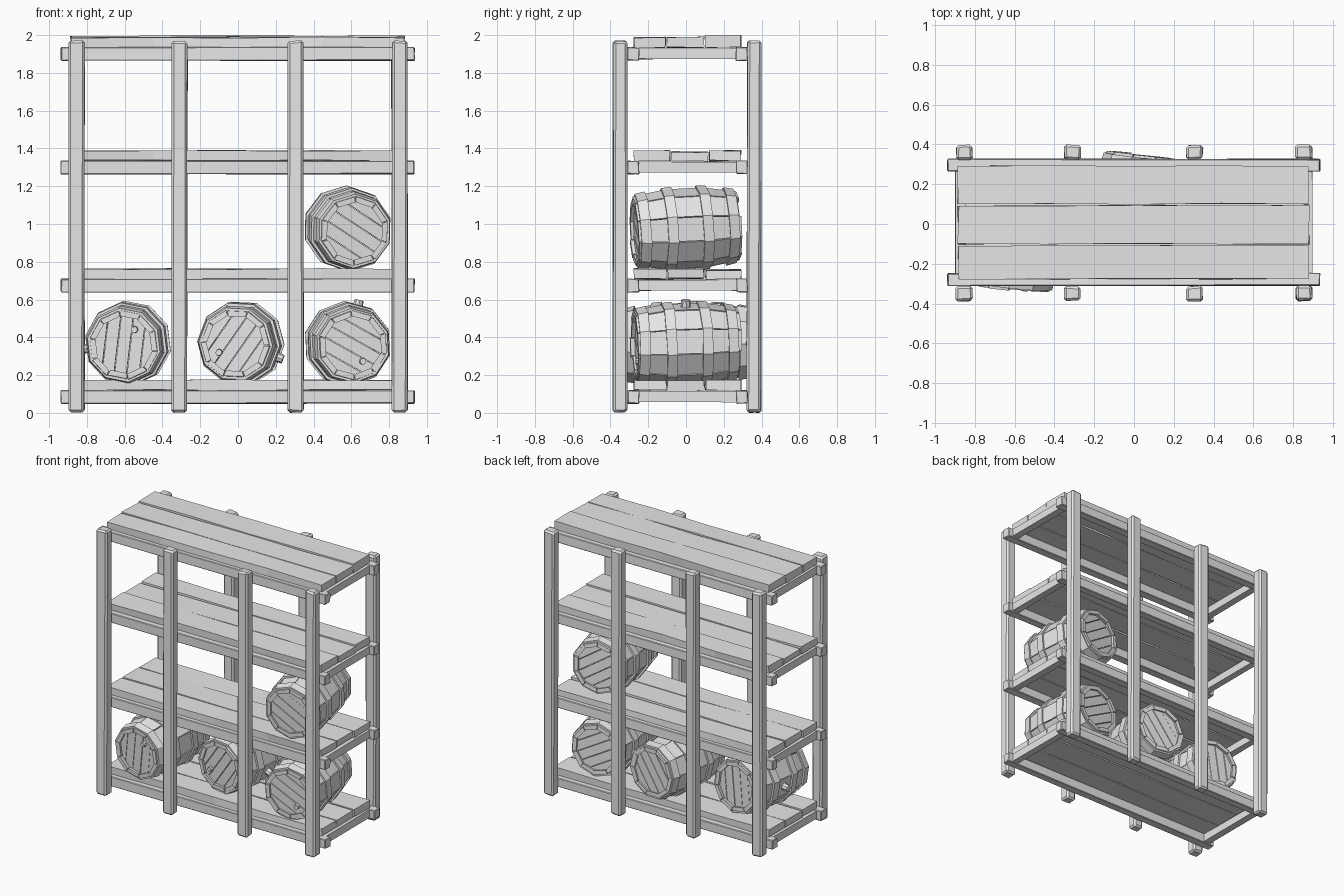
import bpy, bmesh, math, random
from mathutils import Matrix, Vector

random.seed(4)
if "Cube" in bpy.data.objects:
    bpy.data.objects.remove(bpy.data.objects["Cube"])

grey = bpy.data.materials.new("plain_grey")
grey.use_nodes = True
grey.diffuse_color = (0.8, 0.8, 0.8, 1)
grey.node_tree.nodes["Principled BSDF"].inputs["Base Color"].default_value = (0.8, 0.8, 0.8, 1)


def jit(a):
    return random.uniform(-a, a)


def finish(name, bm, matrix=None):
    bmesh.ops.recalc_face_normals(bm, faces=bm.faces)
    mesh = bpy.data.meshes.new(name)
    bm.to_mesh(mesh)
    bm.free()
    mesh.materials.append(grey)
    obj = bpy.data.objects.new(name, mesh)
    bpy.context.collection.objects.link(obj)
    if matrix:
        obj.matrix_world = matrix
    return obj


def beam(name, lo, hi, wobble=0.003, bevel=0.006, cuts=0):
    """Rough-hewn timber between two corners."""
    lo, hi = Vector(lo), Vector(hi)
    size, mid = hi - lo, (lo + hi) / 2
    bm = bmesh.new()
    bmesh.ops.create_cube(bm, size=1)
    for v in bm.verts:
        v.co = Vector(c * s for c, s in zip(v.co, size)) + mid
    if cuts:
        longest = max(size)
        edges = [e for e in bm.edges if e.calc_length() > 0.9 * longest]
        bmesh.ops.subdivide_edges(bm, edges=edges, cuts=cuts)
    for v in bm.verts:
        v.co += Vector((jit(wobble), jit(wobble), jit(wobble)))
    if bevel:
        edges = [e for e in bm.edges if e.calc_face_angle(0) > 0.8]
        bmesh.ops.bevel(bm, geom=edges, offset=bevel, segments=1, affect='EDGES')
    return finish(name, bm)


# Upright posts, front and back
for i, x in enumerate((-0.855, -0.31, 0.305, 0.855)):
    for side, y in (("front", -0.35), ("back", 0.36)):
        beam(f"{side}_post_{i + 1}", (x - 0.041, y - 0.037, 0.004),
             (x + 0.041, y + 0.037, 1.97), 0.004, 0.012)

# Shelves: two long rails, two end bars and three planks each
seams = [(-0.10, 0.10), (-0.10, 0.10), (-0.08, 0.12), (-0.105, 0.098)]
for i, (z, cut) in enumerate(zip((0.05, 0.64, 1.265, 1.865), seams)):
    n = i + 1
    for side, y in (("front", -0.31), ("back", 0.265)):
        beam(f"{side}_rail_{n}", (-0.938, y, z), (0.935, y + 0.062, z + 0.07), 0.003, 0.004)
    for side, x in (("right", -0.9), ("left", 0.845)):
        beam(f"{side}_end_bar_{n}", (x, -0.25, z + 0.008), (x + 0.052, 0.268, z + 0.064), 0.002, 0)
    bounds = (-0.28,) + cut + (0.295,)
    for j in range(3):
        top = z + 0.117 + random.choice((0, 0.006)) + (0.009 if (i, j) == (3, 2) else 0)
        beam(f"plank_{n}_{j + 1}", (-0.885, bounds[j] + 0.004, z + 0.07),
             (0.88, bounds[j + 1] - 0.004, top), 0.004, 0, cuts=3)

# Barrel pieces, axis along y
SIDES = 10
STEP = math.tau / SIDES
START = math.radians(14)
HALF = 0.275


def radius(y):
    return 0.215 - 0.033 * (y / HALF) ** 2


def polar(r, a, y):
    return Vector((r * math.cos(a), y, r * math.sin(a)))


def loft(bm, rings, closed=False):
    """Skin a list of equal rings; cap the ends unless closed."""
    loops = [[bm.verts.new(p) for p in ring] for ring in rings]
    n = len(loops[0])
    pairs = list(zip(loops, loops[1:])) + ([(loops[-1], loops[0])] if closed else [])
    for a, b in pairs:
        for k in range(n):
            bm.faces.new((a[k], a[(k + 1) % n], b[(k + 1) % n], b[k]))
    if not closed:
        bm.faces.new(loops[0])
        bm.faces.new(loops[-1])


def staves():
    bm = bmesh.new()
    for k in range(SIDES):
        a0, a1 = START + k * STEP + 0.012, START + (k + 1) * STEP - 0.012
        lift = jit(0.003)
        front, back = -HALF + jit(0.006), HALF + jit(0.006)
        rings = []
        for y in (front, -0.1, 0.1, back):
            r = radius(y) + lift
            rings.append([polar(r, a0, y), polar(r, a1, y),
                          polar(r - 0.03, a1, y), polar(r - 0.03, a0, y)])
        loft(bm, rings)
    return bm


def hoops():
    bm = bmesh.new()
    for y in (-0.237, -0.095, 0.095, 0.237):
        y0, y1 = y - 0.027, y + 0.027
        rings = []
        for k in range(SIDES):
            a, d = START + k * STEP, jit(0.003)
            rings.append([polar(radius(y0) - 0.008, a, y0 + d), polar(radius(y0) + 0.012, a, y0 + d),
                          polar(radius(y1) + 0.012, a, y1 + d), polar(radius(y1) - 0.008, a, y1 + d)])
        loft(bm, rings, closed=True)
    return bm


def heads():
    """Recessed lids, each sawn into boards."""
    bm = bmesh.new()
    edges = (-0.2, -0.1, -0.033, 0.033, 0.1, 0.2)
    for y in (-0.245, 0.245):
        for lo, hi in zip(edges, edges[1:]):
            board = bmesh.new()
            shift = jit(0.003)
            loft(board, [[polar(0.17, START + k * STEP, y + d + shift) for k in range(SIDES)]
                         for d in (-0.01, 0.01)])
            for z, sign in ((lo + 0.002, -1), (hi - 0.002, 1)):
                cut = bmesh.ops.bisect_plane(board, geom=board.verts[:] + board.edges[:] + board.faces[:],
                                             plane_co=(0, 0, z), plane_no=(0, 0, sign), clear_outer=True)
                rim = [e for e in cut["geom_cut"] if isinstance(e, bmesh.types.BMEdge)]
                if rim:
                    bmesh.ops.edgeloop_fill(board, edges=rim)
            temp = bpy.data.meshes.new("board")
            board.to_mesh(temp)
            board.free()
            bm.from_mesh(temp)
            bpy.data.meshes.remove(temp)
    return bm


def peg(place, direction, r, depth):
    bm = bmesh.new()
    turn = Vector(direction).to_track_quat('Z', 'Y').to_matrix().to_4x4()
    bmesh.ops.create_cone(bm, cap_ends=True, segments=8, radius1=r, radius2=r * 0.85,
                          depth=depth, matrix=Matrix.Translation(place) @ turn)
    return bm


# Barrels: position, turn, pitch and roll in degrees, and whether pegged
barrels = [
    ((-0.582, -0.055, 0.368), -5, 2, 83, True),
    ((0.015, 0.075, 0.37), -6, 1, 235, True),
    ((0.58, 0, 0.366), 6, 2, -29, True),
    ((0.58, -0.003, 0.976), 8, 3, -33, False),
]
for n, (place, turn, pitch, roll, pegged) in enumerate(barrels, 1):
    m = (Matrix.Translation(place) @ Matrix.Rotation(math.radians(turn), 4, 'Z')
         @ Matrix.Rotation(math.radians(pitch), 4, 'X') @ Matrix.Rotation(-math.radians(roll), 4, 'Y'))
    finish(f"barrel_{n}_staves", staves(), m)
    finish(f"barrel_{n}_hoops", hoops(), m)
    finish(f"barrel_{n}_heads", heads(), m)
    if pegged:
        finish(f"barrel_{n}_plug", peg(polar(0.1, math.radians(-28), -0.262), (0, -1, 0), 0.02, 0.03), m)
        side = polar(1, math.radians(104), 0)
        finish(f"barrel_{n}_bung", peg(side * 0.215, side, 0.028, 0.05), m)
